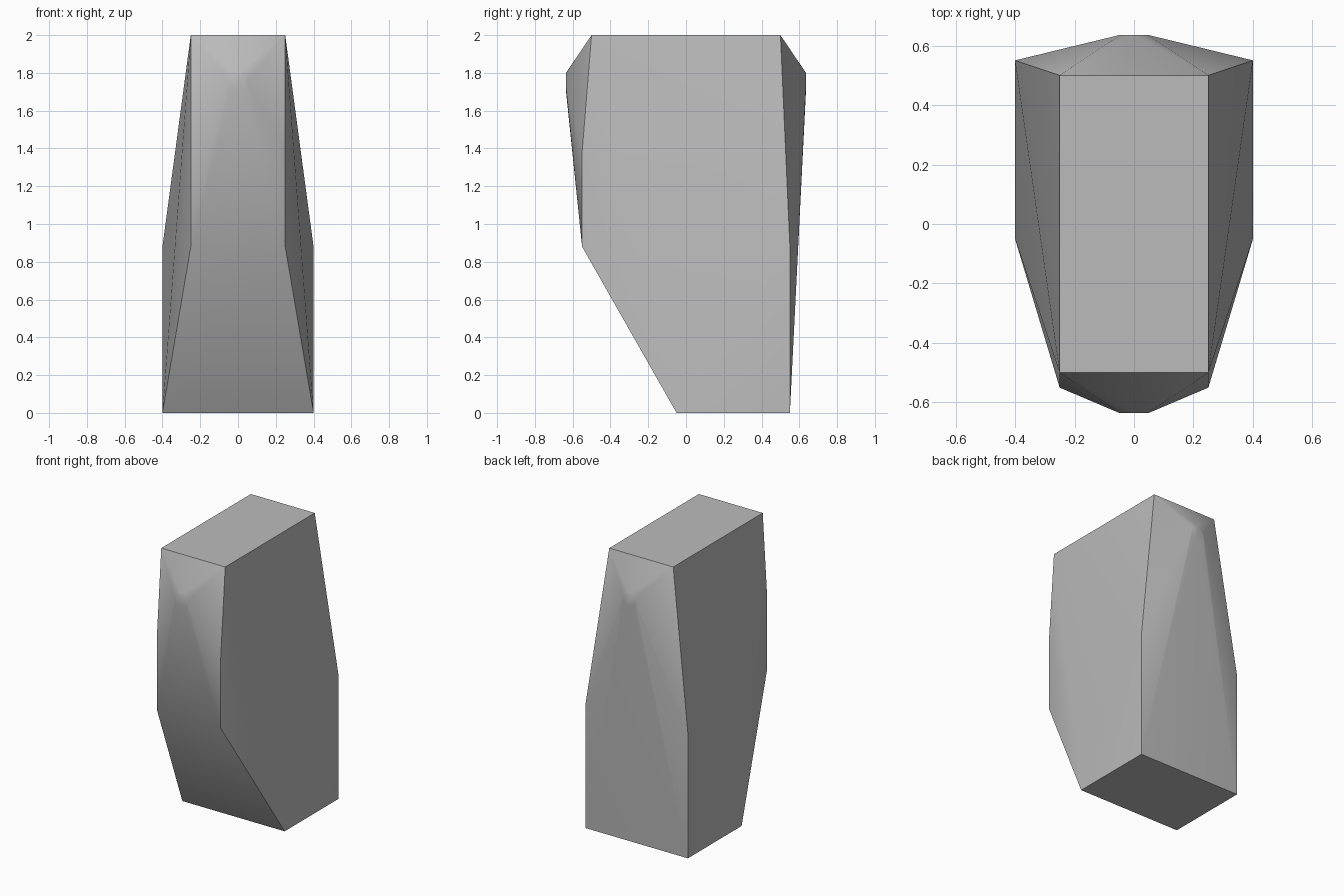
import bpy, bmesh, math

cube = bpy.data.objects.get("Cube")
if cube:
    bpy.data.objects.remove(cube, do_unlink=True)

# Plain grey material
grey = bpy.data.materials.new("plain_grey")
grey.use_nodes = True
colour = (0.5, 0.5, 0.5, 1)
grey.diffuse_color = colour
grey.node_tree.nodes["Principled BSDF"].inputs["Base Color"].default_value = colour

# Corner points of the right half: half width, depth, height
corners = [
    (0.25, -0.5, 2), (0.25, 0.5, 2),            # top
    (0.25, -0.55, 1.38), (0.25, -0.55, 0.88),   # front edge
    (0.4, 0.55, 0.88),                          # back edge
    (0.4, -0.05, 0), (0.4, 0.55, 0),            # base
]
points = [(s * x, y, z) for x, y, z in corners for s in (-1, 1)]

# Small round bosses at the front and back
SEGMENTS, RADIUS = 16, 0.05
for y in (-0.635, 0.635):
    for i in range(SEGMENTS):
        a = 2 * math.pi * i / SEGMENTS
        points.append((RADIUS * math.cos(a), y, 1.75 + RADIUS * math.sin(a)))

# Faceted body wrapped around the points
bm = bmesh.new()
for p in points:
    bm.verts.new(p)
bmesh.ops.convex_hull(bm, input=bm.verts)
bmesh.ops.dissolve_limit(bm, angle_limit=math.radians(0.1),
                         verts=bm.verts, edges=bm.edges)
bmesh.ops.recalc_face_normals(bm, faces=bm.faces)
mesh = bpy.data.meshes.new("body")
bm.to_mesh(mesh)
bm.free()
mesh.materials.append(grey)
body = bpy.data.objects.new("body", mesh)
bpy.context.collection.objects.link(body)

# Soft shading across the gentle folds, sharp at the corners
bpy.ops.object.select_all(action='DESELECT')
body.select_set(True)
bpy.context.view_layer.objects.active = body
bpy.ops.object.shade_smooth_by_angle(angle=math.radians(36))
